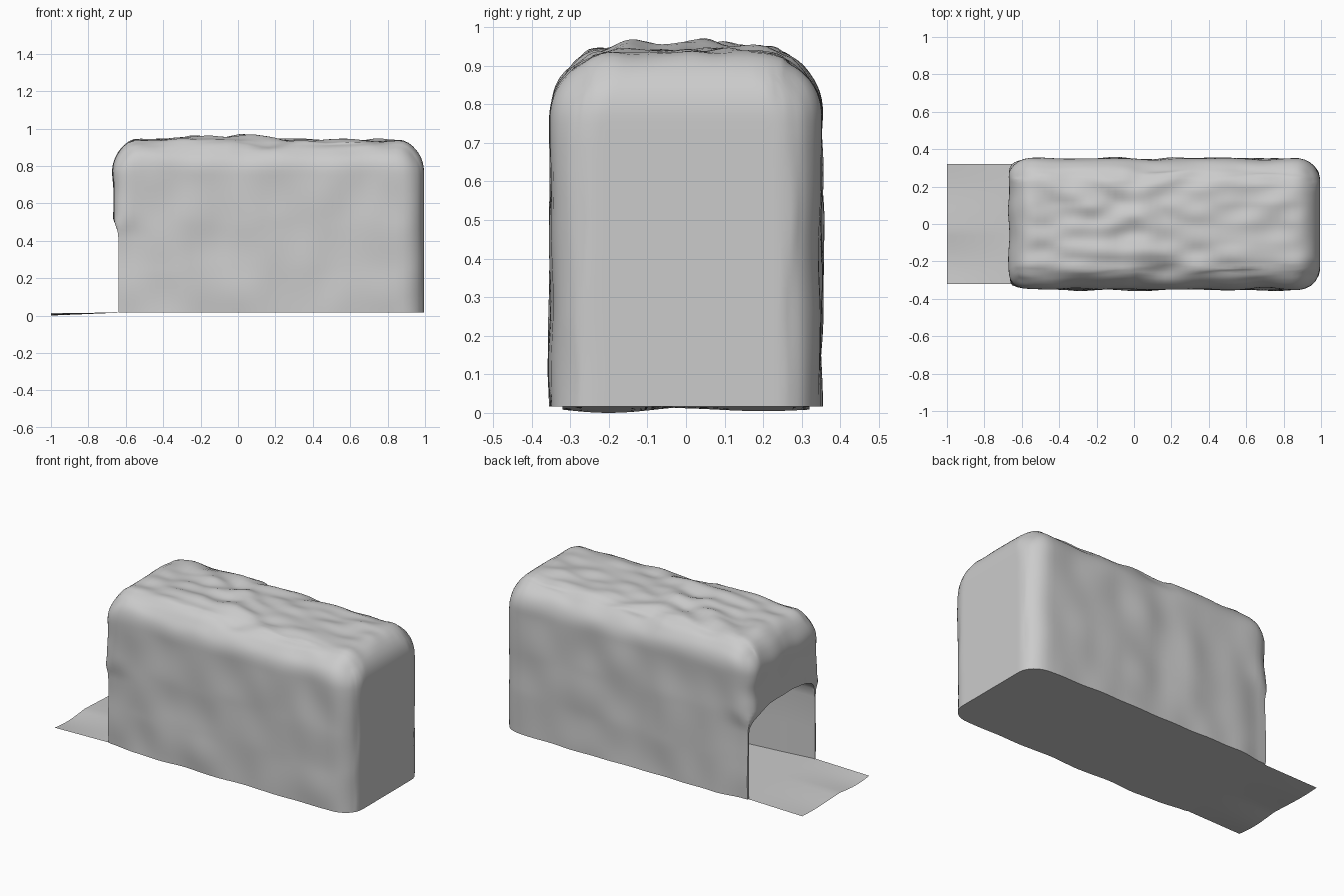
import bpy, bmesh, math
from mathutils import Vector, noise

if "Cube" in bpy.data.objects:
    bpy.data.objects.remove(bpy.data.objects["Cube"])


def finish(name, bm):
    bmesh.ops.recalc_face_normals(bm, faces=bm.faces)
    me = bpy.data.meshes.new(name)
    bm.to_mesh(me)
    bm.free()
    ob = bpy.data.objects.new(name, me)
    bpy.context.collection.objects.link(ob)
    return ob


def smooth(a, b, v):
    t = max(0, min(1, (v - a) / (b - a)))
    return t * t * (3 - 2 * t)


# Stone block: dense cube pushed into a rounded, craggy boulder
X0, X1, HW, BOT, TOP = -0.665, 0.995, 0.349, 0.016, 0.94
bm = bmesh.new()
bmesh.ops.create_cube(bm, size=2)
bmesh.ops.subdivide_edges(bm, edges=bm.edges[:], cuts=43, use_grid_fill=True)
for v in bm.verts:
    u = v.co.copy()
    p = Vector((X0 + (X1 - X0) * (u.x + 1) / 2, HW * u.y, BOT + (TOP - BOT) * (u.z + 1) / 2))
    upper = smooth(0.42, 0.56, p.z)
    if p.x > 0:
        rx, ry = 0.12, 0.12
    else:
        rx, ry = 0.03 + 0.07 * upper, 0.012 + 0.07 * upper
    rx += 0.03 * smooth(0.7, 0.94, p.z)
    ry += 0.06 * smooth(0.7, 0.94, p.z)
    rad = Vector((rx, ry, 0.18))
    inner = Vector((max(X0 + rx, min(X1 - rx, p.x)),
                    max(-HW + ry, min(HW - ry, p.y)), min(TOP - 0.18, p.z)))
    q = Vector([(p[i] - inner[i]) / rad[i] for i in range(3)])
    if q.length > 0:
        q = q * (max(abs(c) for c in q) / q.length)
        p = inner + Vector([q[i] * rad[i] for i in range(3)])
    # craggy top, with a low crown left of the middle
    top = smooth(0.8, 0.93, p.z) * smooth(1.0, 0.8, abs(p.x - 0.16) / 0.83)
    crown = math.exp(-((p.x + 0.1) / 0.3) ** 2 - (p.y / 0.25) ** 2)
    p.z += top * (0.02 * crown - 0.004 + (0.02 + 0.018 * crown) *
                  noise.noise(Vector((p.x * 6, p.y * 10, 3))))
    # gentle bulges on the long sides, narrowing to the cave mouth
    side = smooth(0.1, 0.3, abs(p.y)) * (1 if p.y > 0 else -1)
    p.y += side * 0.014 * noise.noise(Vector((p.x * 5, side * 9, p.z * 4)))
    p.y -= side * 0.024 * smooth(-0.45, -0.64, p.x) * (1 - upper)
    # uneven overhanging brow
    if p.x < -0.5:
        p.x += 0.012 * upper * noise.noise(Vector((1, p.y * 7, p.z * 7)))
        p.x = max(p.x, -0.64 - 0.035 * upper)
    v.co = p
block = finish("stone_block", bm)

# Cave: arched hollow that narrows towards the back
bm = bmesh.new()
rings = []
for x, w, h in [(-0.8, 0.314, 0.54), (-0.62, 0.314, 0.54), (-0.45, 0.292, 0.55), (-0.2, 0.265, 0.56),
                (0.2, 0.26, 0.56), (0.6, 0.255, 0.55), (0.75, 0.23, 0.51), (0.8, 0.17, 0.45)]:
    pts = [(-w, -0.1), (-w, 0.03), (-w, 0.2), (-w, h - 0.15)]
    for k in range(1, 13):
        a = math.pi * (1 - k / 13)
        c, s = math.cos(a), math.sin(a)
        pts.append((w * math.copysign(abs(c) ** 0.75, c), h - 0.15 + 0.15 * s ** 0.75))
    pts += [(w, h - 0.15), (w, 0.2), (w, 0.03), (w, -0.1)]
    rings.append([bm.verts.new((x, y, z)) for y, z in pts])
for a, b in zip(rings, rings[1:]):
    n = len(a)
    for i in range(n):
        bm.faces.new((a[i], a[(i + 1) % n], b[(i + 1) % n], b[i]))
bm.faces.new(rings[0])
bm.faces.new(rings[-1])
cutter = finish("cave_cutter", bm)
cutter.hide_render = True
mod = block.modifiers.new("cave", 'BOOLEAN')
mod.operation, mod.object, mod.solver = 'DIFFERENCE', cutter, 'EXACT'
bpy.context.view_layer.objects.active = block
block.select_set(True)
bpy.ops.object.modifier_apply(modifier="cave")
bpy.data.objects.remove(cutter)

# Floor sheet: thin ground running through the cave and out of its mouth
bm = bmesh.new()
bmesh.ops.create_grid(bm, x_segments=40, y_segments=20, size=1)
for v in bm.verts:
    x, y = -0.06 + 0.94 * v.co.x, 0.32 * v.co.y
    t = max(0, min(1, (-0.62 - x) / 0.38))
    ripple = 0.0075 + (0.0085 if y < 0 else 0.004) * math.cos((abs(y) - 0.2) * 13)
    v.co = (x, y, 0.016 - t * ripple)
floor = finish("cave_floor", bm)
if floor.data.polygons[0].normal.z < 0:
    floor.data.flip_normals()

# Smooth shading with sharp cave edges
floor.select_set(True)
bpy.ops.object.shade_smooth_by_angle(angle=math.radians(40))
